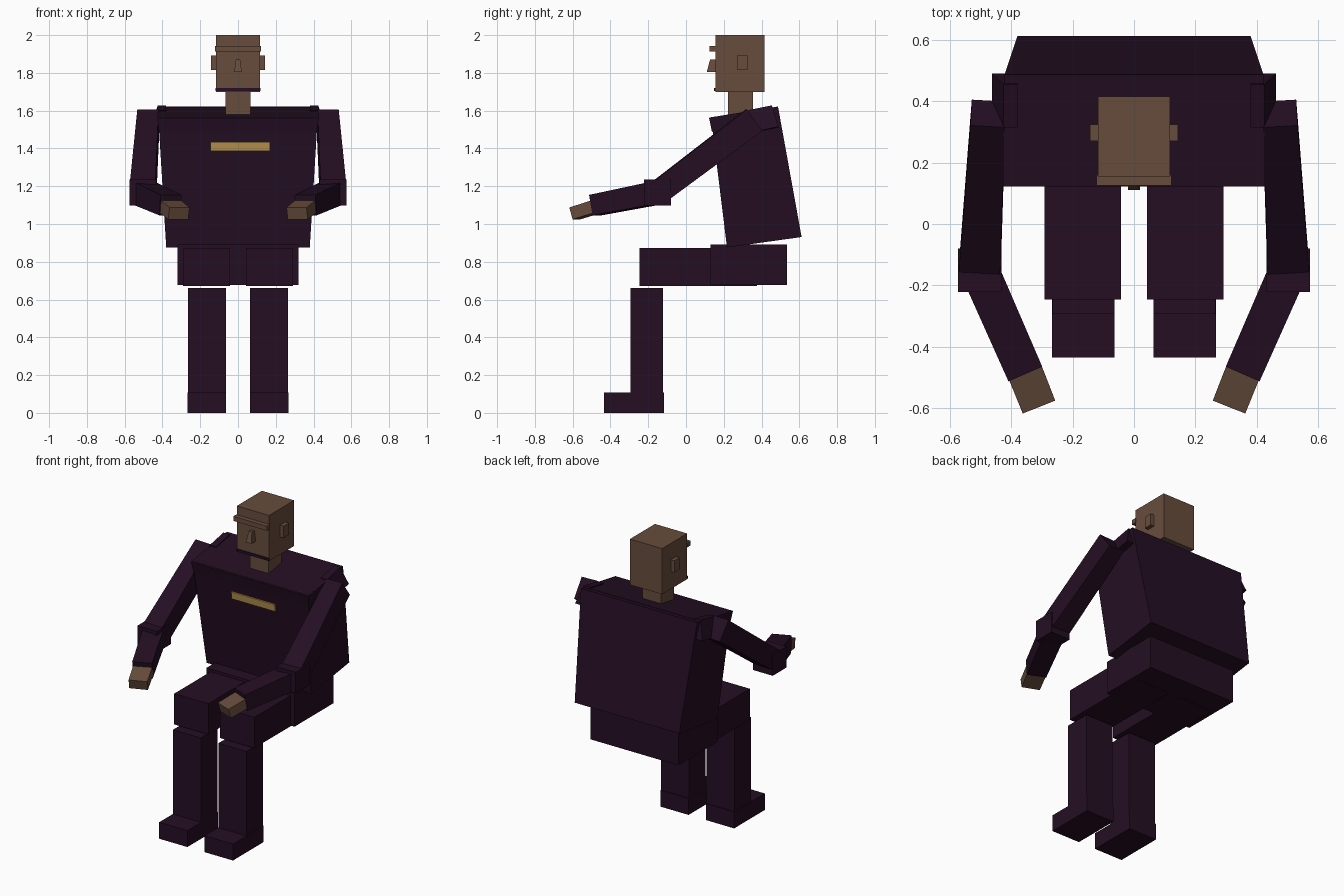
import bpy
import bmesh
from mathutils import Vector

cube = bpy.data.objects.get("Cube")
if cube:
    bpy.data.objects.remove(cube)


def material(name, rgb):
    mat = bpy.data.materials.new(name)
    mat.use_nodes = True
    colour = (*rgb, 1)
    mat.diffuse_color = colour
    mat.node_tree.nodes["Principled BSDF"].inputs["Base Color"].default_value = colour
    return mat


SUIT = material("dark purple", (0.018, 0.0045, 0.017))
SKIN = material("brown skin", (0.135, 0.073, 0.046))
GOLD = material("gold", (0.50, 0.30, 0.08))


def loft(name, start, end, mat):
    """Join two four-point rings into a closed block."""
    bm = bmesh.new()
    a = [bm.verts.new(p) for p in start]
    b = [bm.verts.new(p) for p in end]
    bm.faces.new(a)
    bm.faces.new(b)
    for i in range(4):
        j = (i + 1) % 4
        bm.faces.new((a[i], a[j], b[j], b[i]))
    bmesh.ops.recalc_face_normals(bm, faces=bm.faces)
    mesh = bpy.data.meshes.new(name)
    bm.to_mesh(mesh)
    bm.free()
    mesh.materials.append(mat)
    obj = bpy.data.objects.new(name, mesh)
    bpy.context.collection.objects.link(obj)
    return obj


def box(name, x, y, z, mat):
    ring = [(x[0], y[0]), (x[1], y[0]), (x[1], y[1]), (x[0], y[1])]
    return loft(name, [(*p, z[0]) for p in ring], [(*p, z[1]) for p in ring], mat)


def slab(name, low_front, low_back, high_front, high_back, low_w, high_w, mat):
    """Symmetric block given (y, z) side corners and half widths."""
    def ring(f, b, w):
        return [(-w, *f), (w, *f), (w, *b), (-w, *b)]
    return loft(name, ring(low_front, low_back, low_w), ring(high_front, high_back, high_w), mat)


def limb(name, p, q, size_p, size_q, mat):
    """Block along a line, with (width, height) at each end."""
    p, q = Vector(p), Vector(q)
    d = (q - p).normalized()
    side = d.cross(Vector((0, 0, 1))).normalized()
    up = side.cross(d)

    def ring(c, s):
        return [c + side * (i * s[0] / 2) + up * (j * s[1] / 2)
                for i, j in ((-1, -1), (1, -1), (1, 1), (-1, 1))]
    return loft(name, ring(p, size_p), ring(q, size_q), mat)


# Head and face
box("head", (-0.117, 0.117), (0.155, 0.415), (1.70, 2.0), SKIN)
box("brow", (-0.122, 0.122), (0.125, 0.16), (1.912, 1.942), SKIN)
box("chin_strip", (-0.12, 0.12), (0.149, 0.156), (1.703, 1.72), SUIT)
slab("nose", (0.11, 1.805), (0.157, 1.805), (0.128, 1.872), (0.157, 1.872), 0.02, 0.011, SKIN)
box("neck", (-0.067, 0.067), (0.222, 0.355), (1.56, 1.702), SKIN)

# Body leaning back
slab("torso", (0.217, 0.876), (0.612, 0.931), (0.132, 1.565), (0.487, 1.622), 0.38, 0.422, SUIT)
slab("yoke", (0.137, 1.49), (0.457, 1.535), (0.122, 1.562), (0.45, 1.618), 0.418, 0.427, SUIT)
slab("chest_badge", (0.143, 1.387), (0.153, 1.387), (0.137, 1.435), (0.147, 1.435),
     0.158, 0.158, GOLD).location.x = 0.012
box("pelvis", (-0.32, 0.32), (0.13, 0.535), (0.677, 0.892), SUIT)


# Paired parts
for label, s in (("left", 1), ("right", -1)):
    def span(a, b):
        return (s * a, s * b)

    box(label + "_ear", span(0.11, 0.143), (0.27, 0.325), (1.815, 1.892), SKIN)

    # Shoulder cap
    loft(label + "_shoulder_cap",
         [(s * 0.38, 0.345, 1.48), (s * 0.462, 0.345, 1.485),
          (s * 0.462, 0.49, 1.515), (s * 0.38, 0.49, 1.51)],
         [(s * 0.38, 0.315, 1.60), (s * 0.425, 0.315, 1.60),
          (s * 0.425, 0.455, 1.628), (s * 0.38, 0.455, 1.628)], SUIT)

    # Arm
    elbow = (s * 0.503, -0.15, 1.165)
    wrist = (s * 0.358, -0.48, 1.10)
    limb(label + "_upper_arm", (s * 0.475, 0.36, 1.55), elbow, (0.112, 0.14), (0.136, 0.125), SUIT)
    box(label + "_elbow", span(0.432, 0.574), (-0.222, -0.08), (1.098, 1.236), SUIT)
    limb(label + "_forearm", elbow, wrist, (0.125, 0.12), (0.12, 0.11), SUIT)
    limb(label + "_hand", (s * 0.362, -0.465, 1.095), (s * 0.313, -0.588, 1.056),
         (0.116, 0.068), (0.114, 0.065), SKIN)

    # Leg
    box(label + "_thigh", span(0.043, 0.291), (-0.246, 0.375), (0.672, 0.874), SUIT)
    box(label + "_shin", span(0.064, 0.266), (-0.294, -0.122), (0.0, 0.662), SUIT)
    box(label + "_foot", span(0.063, 0.268), (-0.435, -0.117), (0.0, 0.108), SUIT)
